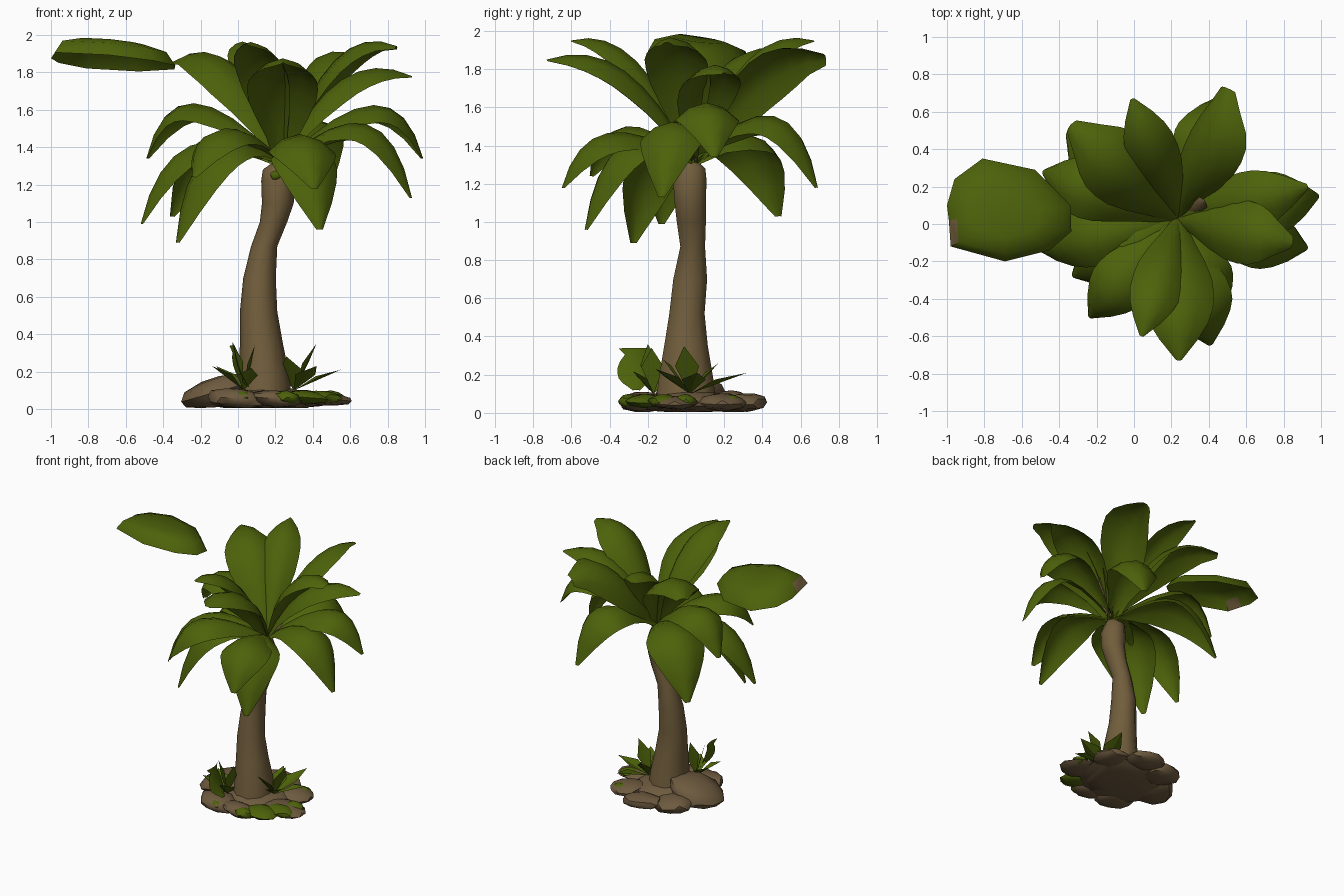
import bpy, bmesh, math, random
from mathutils import Vector

random.seed(4)
cube = bpy.data.objects.get("Cube")
if cube:
    bpy.data.objects.remove(cube, do_unlink=True)


def material(name, rgb):
    m = bpy.data.materials.new(name)
    m.use_nodes = True
    m.diffuse_color = (*rgb, 1)
    m.node_tree.nodes["Principled BSDF"].inputs["Base Color"].default_value = (*rgb, 1)
    return m


GREEN = material("leaf_green", (0.074, 0.122, 0.003))
BARK = material("bark_brown", (0.165, 0.11, 0.045))
STONE = material("stone_brown", (0.155, 0.103, 0.05))


def finish(bm, name, mats, angle=40):
    me = bpy.data.meshes.new(name)
    bm.to_mesh(me)
    bm.free()
    for m in mats:
        me.materials.append(m)
    me.shade_smooth()
    me.set_sharp_from_angle(angle=math.radians(angle))
    ob = bpy.data.objects.new(name, me)
    bpy.context.scene.collection.objects.link(ob)


def bridge(bm, a, b, closed=True):
    n = len(a)
    for j in range(n if closed else n - 1):
        k = (j + 1) % n
        bm.faces.new((a[j], a[k], b[k], b[j]))


# Trunk: elliptical rings (height, centre x, centre y, radius x, radius y)
RINGS = [
    (0.03, 0.14, 0.00, 0.15, 0.17), (0.18, 0.14, 0.00, 0.135, 0.15),
    (0.35, 0.125, 0.00, 0.115, 0.12), (0.52, 0.11, 0.005, 0.1, 0.097),
    (0.70, 0.115, 0.022, 0.087, 0.093), (0.87, 0.14, 0.035, 0.07, 0.068),
    (1.00, 0.19, 0.028, 0.073, 0.08), (1.10, 0.213, 0.022, 0.085, 0.086),
    (1.22, 0.212, 0.02, 0.088, 0.092), (1.28, 0.205, 0.025, 0.072, 0.08),
    (1.31, 0.22, 0.025, 0.045, 0.045),
]
bm = bmesh.new()
loops = []
for z, cx, cy, rx, ry in RINGS:
    loops.append([bm.verts.new((cx + rx * math.cos(a), cy + ry * math.sin(a), z))
                  for a in (math.tau * k / 10 for k in range(10))])
for a, b in zip(loops, loops[1:]):
    bridge(bm, a, b)
bm.faces.new(loops[-1])
bm.faces.new(loops[0][::-1])
finish(bm, "trunk", [BARK], 60)


# Frond: arched sheet swept along a curved midrib; roll lifts its right edge
WIDTHS = [0.2, 0.45, 0.75, 0.95, 1.0, 0.97, 0.83, 0.55]


def frond(name, base, ctrl, tip, half, sag=0.55, end=0.1, roll=0, mat=GREEN):
    base, ctrl, tip = Vector(base), Vector(ctrl), Vector(tip)
    d = tip - base
    side = Vector((d.y, -d.x, 0)).normalized() * math.cos(roll)
    side.z = math.sin(roll)
    widths = WIDTHS + [end]
    bm = bmesh.new()
    rows = []
    for i, w in enumerate(widths):
        t = i / (len(widths) - 1)
        p = base * (1 - t) ** 2 + ctrl * 2 * t * (1 - t) + tip * t * t
        tangent = (ctrl - base) * (1 - t) + (tip - ctrl) * t
        up = side.cross(tangent).normalized()
        rows.append([bm.verts.new(p + side * (s * w * half) - up * (sag * w * half * s * s))
                     for s in (-1, -0.55, 0, 0.55, 1)])
    for a, b in zip(rows, rows[1:]):
        bridge(bm, a, b, closed=False)
    finish(bm, name, [mat], 50)


CROWN = Vector((0.235, 0.03, 1.32))


def crown_frond(name, tip, lift, reach, half, end, roll=0):
    tip = Vector(tip)
    ctrl = CROWN.lerp(tip, reach)
    ctrl.z = lift
    frond(name, CROWN, ctrl, tip, half, end=end, roll=roll)


# Upper crown: rising fronds (tip, control height, half width, bluntness, roll)
UPPER = [
    ((0.49, 0.73, 1.87), 1.98, 0.2, 0.25, 0.65),
    ((0.24, -0.73, 1.85), 2.00, 0.19, 0.08, 0),
    ((0.04, -0.60, 1.95), 2.05, 0.14, 0.08, 0),
    ((0.85, -0.10, 1.94), 2.10, 0.17, 0.2, 0),
    ((0.93, 0.20, 1.78), 1.97, 0.16, 0.1, 0),
    ((-0.01, 0.67, 1.95), 2.06, 0.14, 0.08, 0),
    ((-0.34, 0.53, 1.86), 2.08, 0.2, 0.2, 0),
]
for i, (tip, lift, half, end, roll) in enumerate(UPPER):
    crown_frond(f"upper_frond_{i + 1}", tip, lift, 0.42, half, end, roll)

# Lower crown: drooping fronds (tip, control height, half width)
LOWER = [
    ((0.44, -0.53, 0.96), 1.66, 0.18), ((0.41, -0.65, 1.18), 1.68, 0.18),
    ((-0.33, -0.28, 0.89), 1.66, 0.18), ((-0.52, -0.13, 0.99), 1.66, 0.16),
    ((0.93, -0.13, 1.13), 1.82, 0.17), ((0.99, 0.15, 1.34), 1.92, 0.17),
    ((0.48, 0.69, 1.18), 1.86, 0.18), ((-0.36, 0.49, 1.03), 1.74, 0.21),
    ((-0.49, 0.28, 1.34), 1.94, 0.17), ((-0.24, -0.50, 1.24), 1.72, 0.16),
]
for i, (tip, lift, half) in enumerate(LOWER):
    crown_frond(f"lower_frond_{i + 1}", tip, lift, 0.8, half, 0.1)

# Loose frond: a tilted domed sheet hanging in the air beside the crown
OUTLINE = [(-1, 0.1), (-0.99, 0.02), (-0.98, -0.12), (-0.69, -0.2), (-0.45, -0.14),
           (-0.335, -0.04), (-0.34, 0.1), (-0.53, 0.29), (-0.81, 0.35), (-0.96, 0.24)]
bm = bmesh.new()
rings = []
for scale, rise in ((1, 0), (0.86, 0.07), (0.5, 0.105)):
    ring = []
    for x, y in OUTLINE:
        px, py = -0.68 + (x + 0.68) * scale, 0.06 + (y - 0.06) * scale
        z = 1.79 - 0.09 * (px + 0.335) + 0.15 * (0.27 - py) + rise
        ring.append(bm.verts.new((px, py, z)))
    rings.append(ring)
for a, b in zip(rings, rings[1:]):
    bridge(bm, a, b)
bm.faces.new(rings[-1])
for f in bm.faces:
    c = f.calc_center_median()
    f.material_index = int(c.x < -0.92 and -0.09 < c.y < 0.02)
finish(bm, "loose_frond", [GREEN, BARK], 60)


# Rocks: flattened, slightly irregular low-poly spheres
def rock(name, loc, size, mat, tilt=0):
    bm = bmesh.new()
    bmesh.ops.create_icosphere(bm, subdivisions=2, radius=1)
    for v in bm.verts:
        v.co *= random.uniform(0.9, 1.06)
        x, y, z = (c * s for c, s in zip(v.co, size))
        v.co = Vector(loc) + Vector((x, y, z + tilt * x))
        v.co.z = max(v.co.z, 0.005)
    finish(bm, name, [mat], 35)


rock("ground_slab", (0.13, 0.02, 0.035), (0.33, 0.31, 0.035), STONE)
rock("left_boulder", (-0.1, 0.02, 0.095), (0.21, 0.2, 0.085), STONE, 0.28)
ROCKS = [
    (0.0, -0.23, 0.16, 0.12, 0.06), (0.20, -0.26, 0.14, 0.09, 0.045),
    (0.45, -0.06, 0.16, 0.13, 0.035), (0.37, 0.19, 0.15, 0.13, 0.045),
    (0.16, 0.32, 0.16, 0.11, 0.05), (-0.05, 0.24, 0.15, 0.13, 0.06),
    (0.18, 0.02, 0.24, 0.24, 0.07),
]
for i, (x, y, rx, ry, h) in enumerate(ROCKS):
    rock(f"rock_{i + 1}", (x, y, 0.055), (rx, ry, h), STONE, -0.08)
MOSSY = [(0.36, -0.22, 0.12), (0.46, -0.12, 0.1), (0.5, 0.0, 0.07),
         (0.26, -0.3, 0.07), (0.4, 0.24, 0.06), (0.02, -0.3, 0.05)]
for i, (x, y, r) in enumerate(MOSSY):
    rock(f"mossy_rock_{i + 1}", (x, y, 0.062), (r, r * 0.8, 0.036), GREEN, -0.08)


# Grass: folded kite-shaped blades fanning out of each tuft
def tuft(name, base, tips, half):
    bm = bmesh.new()
    base = Vector(base)
    for tip in map(Vector, tips):
        d = tip - base
        side = Vector((d.y, -d.x, 0)).normalized() * half
        mid = base.lerp(tip, 0.5) + Vector((0, 0, 0.02))
        a, l, r, t = (bm.verts.new(p) for p in (base, mid - side, mid + side, tip))
        bm.faces.new((a, r, t))
        bm.faces.new((a, t, l))
    finish(bm, name, [GREEN], 20)


tuft("front_grass", (0.03, -0.17, 0.1),
     [(-0.03, -0.2, 0.36), (0.09, -0.18, 0.34), (-0.14, -0.24, 0.23),
      (0.07, -0.28, 0.22), (-0.12, -0.08, 0.23)], 0.06)
tuft("side_grass", (0.3, 0.02, 0.1),
     [(0.42, -0.01, 0.35), (0.55, 0.06, 0.21), (0.28, 0.17, 0.26),
      (0.38, 0.32, 0.21), (0.42, -0.16, 0.23), (0.26, -0.12, 0.28)], 0.065)
frond("broad_grass_blade", (0.06, -0.26, 0.12), (0.0, -0.27, 0.2),
      (-0.02, -0.27, 0.34), 0.09, sag=0.2, end=0.9)

# Dry husk in the heart of the crown and a green bud on the trunk
frond("dry_husk", (0.27, 0.05, 1.32), (0.3, 0.06, 1.48), (0.38, 0.12, 1.64), 0.06, mat=BARK)
rock("trunk_bud", (0.2, -0.065, 1.25), (0.028, 0.012, 0.025), GREEN)
